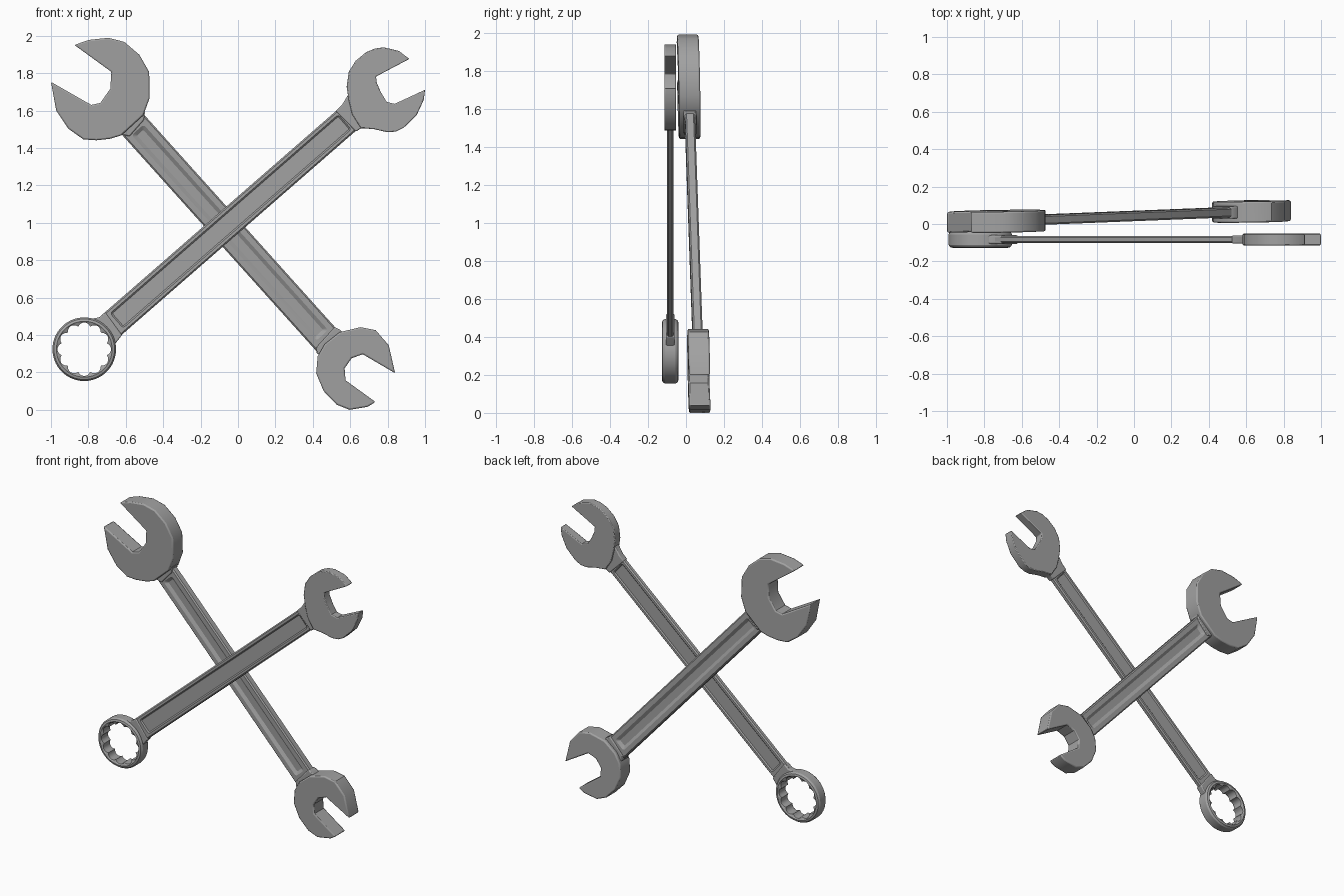
import bpy, bmesh
from math import pi, cos, sin, radians
from mathutils import Vector

if "Cube" in bpy.data.objects:
    bpy.data.objects.remove(bpy.data.objects["Cube"])

steel = bpy.data.materials.new("dark_steel")
steel.diffuse_color = (0.36, 0.36, 0.36, 1)
steel.use_nodes = True
steel.node_tree.nodes["Principled BSDF"].inputs["Base Color"].default_value = steel.diffuse_color


def flat_y(x, z):
    return -0.083


def tilted_y(x, z):
    # the rear wrench leans slightly backwards toward its small end
    return 0.041 + 0.0265 * (0.672 * (x + 0.045) - 0.741 * (z - 0.965))


def finish(name, bm, bevel=0.0, angle=35):
    bmesh.ops.recalc_face_normals(bm, faces=bm.faces)
    me = bpy.data.meshes.new(name)
    bm.to_mesh(me)
    bm.free()
    me.materials.append(steel)
    ob = bpy.data.objects.new(name, me)
    bpy.context.collection.objects.link(ob)
    bpy.ops.object.select_all(action='DESELECT')
    ob.select_set(True)
    bpy.context.view_layer.objects.active = ob
    bpy.ops.object.shade_smooth_by_angle(angle=radians(angle))
    if bevel:
        m = ob.modifiers.new("soft_edges", 'BEVEL')
        m.width, m.segments = bevel, 2
        m.limit_method, m.angle_limit = 'ANGLE', radians(50)
    return ob


def loft(bm, loops, cap=True, closed=False):
    rings = [[bm.verts.new(p) for p in loop] for loop in loops]
    pairs = list(zip(rings, rings[1:])) + ([(rings[-1], rings[0])] if closed else [])
    for a, b in pairs:
        for i in range(len(a)):
            j = (i + 1) % len(a)
            bm.faces.new((a[i], a[j], b[j], b[i]))
    if cap:
        bm.faces.new(rings[0])
        bm.faces.new(rings[-1])


def plate(name, outline, thick, y_at, bevel):
    """Outline in the x-z plane given thickness along y."""
    bm = bmesh.new()
    loft(bm, [[(x, y_at(x, z) + s * thick / 2, z) for x, z in outline] for s in (-1, 1)])
    return finish(name, bm, bevel)


def rounded_rect(hu, hv, r, n=4):
    pts = []
    for k, (su, sv) in enumerate(((1, 1), (-1, 1), (-1, -1), (1, -1))):
        for i in range(n + 1):
            a = (k + i / n) * pi / 2
            pts.append((su * (hu - r) + r * cos(a), sv * (hv - r) + r * sin(a)))
    return pts


def shaft(name, p0, p1, extra, width, thick, pocket_w, pocket_end, depth, slope, y_at):
    """Bar with a shallow long pocket on both faces."""
    a, b = Vector(p0), Vector(p1)
    mid, d = (a + b) / 2, (b - a).normalized()
    n = Vector((-d.y, d.x))
    hl, hw, ht, c = (b - a).length / 2 + extra, width / 2, thick / 2, 0.008
    pl, pw = hl - extra - pocket_end, pocket_w / 2
    half = [(pl - slope, pw - slope, .006, ht - depth), (pl, pw, .016, ht),
            (hl - c, hw - c, .003, ht), (hl, hw, .006, ht - c)]
    layers = half + [(l, w, r, -h) for l, w, r, h in reversed(half)]
    bm = bmesh.new()
    loops = []
    for l, w, r, h in layers:
        loop = []
        for u, v in rounded_rect(l, w, r):
            q = mid + d * u + n * v
            loop.append((q.x, y_at(q.x, q.y) - h, q.y))
        loops.append(loop)
    loft(bm, loops)
    return finish(name, bm, angle=25)


# Front wrench: open jaw
plate("front_open_jaw", [
    (.916, 1.876), (.86, 1.919), (.78, 1.938), (.733, 1.932), (.685, 1.912), (.629, 1.866),
    (.592, 1.807), (.581, 1.727), (.592, 1.655), (.61, 1.58), (.656, 1.507), (.73, 1.500),
    (.80, 1.484), (.845, 1.488), (.886, 1.508), (.956, 1.577), (.993, 1.657), (1.0, 1.711),
    (.838, 1.636), (.795, 1.646), (.763, 1.70), (.742, 1.748), (.738, 1.782)],
    .062, flat_y, .005)

# Front wrench: flared necks and bar
plate("front_jaw_neck", [
    (.522, 1.598), (.556, 1.63), (.592, 1.69), (.66, 1.62), (.72, 1.507), (.656, 1.504),
    (.63, 1.487)], .044, flat_y, .006)
plate("front_ring_neck", [
    (-.71, .522), (-.741, .495), (-.785, .486), (-.725, .447), (-.693, .404), (-.664, .345),
    (-.65, .361), (-.62, .40)], .046, flat_y, .006)
shaft("front_shaft", (-.683, .447), (.605, 1.569), .03, .15, .036, .105, .045, .007, .008, flat_y)

# Front wrench: ring with twelve scallops inside
bm = bmesh.new()
section = [(.149, -.044), (.162, -.040), (.170, -.028), (.170, .028), (.162, .040),
           (.149, .044), (None, .036), (None, -.036)]
loops = []
for r, h in section:
    loop = []
    for i in range(96):
        t = 2 * pi * i / 96
        p = min(i % 8, 8 - i % 8) / 4
        rr = r or .143 - .018 * p * p
        loop.append((-.822 + rr * cos(t), -.083 + h, .324 + rr * sin(t)))
    loops.append(loop)
loft(bm, loops, cap=False, closed=True)
finish("front_ring", bm, angle=28)

# Rear wrench: large and small open jaws
plate("rear_large_jaw", [
    (-.875, 1.951), (-.795, 1.978), (-.693, 1.989), (-.608, 1.967), (-.527, 1.898),
    (-.475, 1.807), (-.472, 1.668), (-.506, 1.575), (-.624, 1.467), (-.685, 1.449),
    (-.757, 1.441), (-.827, 1.446), (-.907, 1.503), (-.972, 1.600), (-1.0, 1.753),
    (-.784, 1.63), (-.736, 1.641), (-.683, 1.716), (-.677, 1.807)], .112, tilted_y, .008)
plate("rear_small_jaw", [
    (.543, .415), (.656, .442), (.736, .426), (.806, .345), (.840, .196), (.667, .297),
    (.608, .276), (.57, .222), (.575, .158), (.735, .042), (.693, .016), (.597, .0),
    (.527, .028), (.458, .100), (.418, .195), (.426, .286), (.463, .351)],
    .112, tilted_y, .008)

# Rear wrench: necks and bar
plate("rear_large_neck", [
    (-.65, 1.502), (-.527, 1.62), (-.498, 1.588), (-.503, 1.55), (-.58, 1.462), (-.629, 1.475)],
    .066, tilted_y, .006)
plate("rear_small_neck", [
    (.549, .426), (.57, .388), (.463, .281), (.42, .302), (.42, .335), (.517, .442)],
    .066, tilted_y, .006)
shaft("rear_shaft", (-.57, 1.534), (.484, .361), .04, .16, .052, .085, .05, .014, .02, tilted_y)
